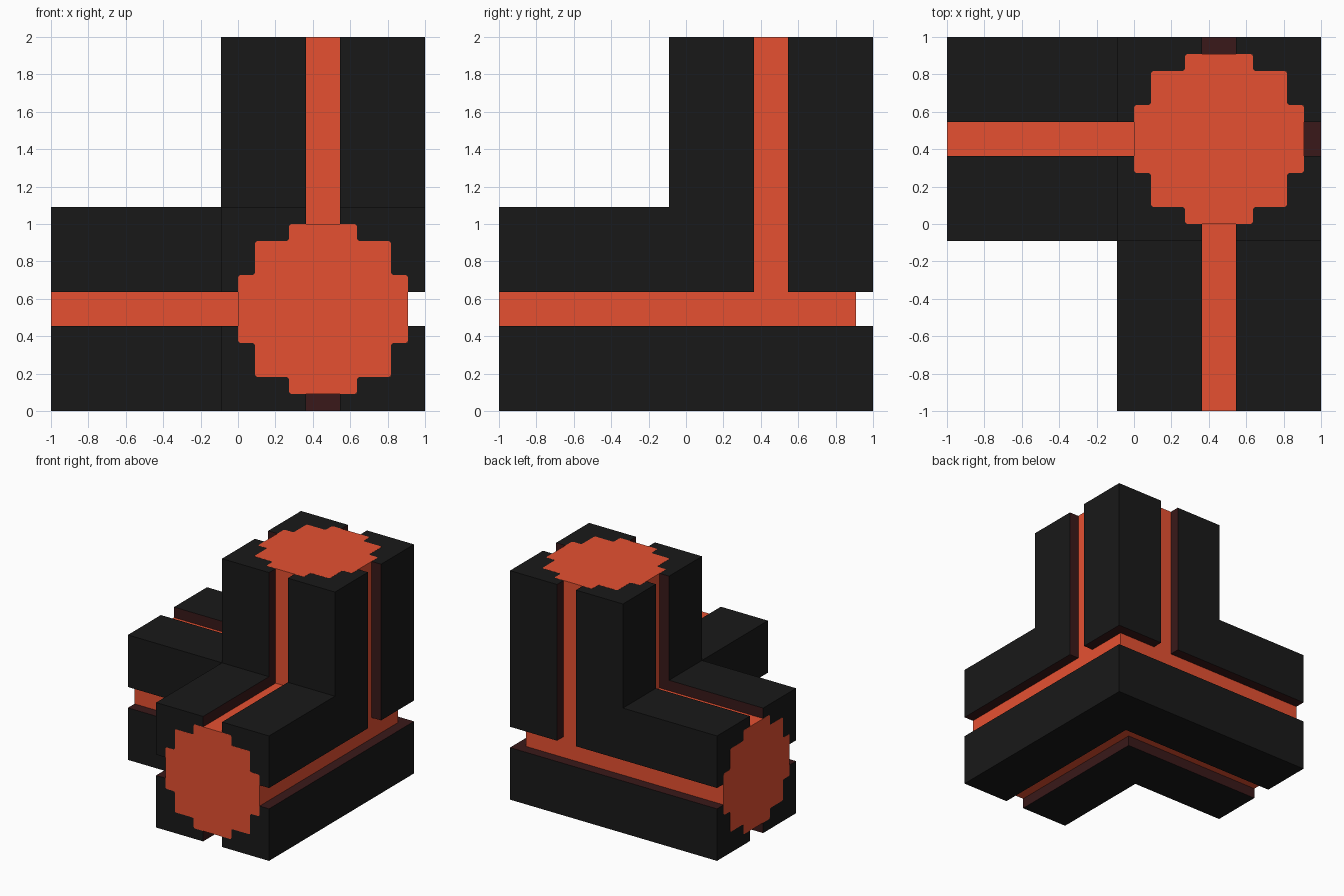
import bpy, bmesh
from mathutils import Vector

if "Cube" in bpy.data.objects:
    bpy.data.objects.remove(bpy.data.objects["Cube"], do_unlink=True)

U = 2 / 22          # one modelling unit
LEN, WIDTH = 22, 12  # arm reach from the outer corner, arm thickness


def material(name, rgb):
    m = bpy.data.materials.new(name)
    m.use_nodes = True
    m.diffuse_color = (*rgb, 1)
    bsdf = m.node_tree.nodes["Principled BSDF"]
    bsdf.inputs["Base Color"].default_value = (*rgb, 1)
    bsdf.inputs["Roughness"].default_value = 0.8
    return m


BLACK = material("charcoal", (0.0095, 0.0095, 0.0095))
ORANGE = material("orange red", (0.79, 0.081, 0.031))
BROWN = material("dark red brown", (0.041, 0.0095, 0.0098))


def to_world(p):
    """Units measured from the outer bottom corner, along the three arms."""
    return Vector((1 - p[0] * U, 1 - p[1] * U, p[2] * U))


def finish(bm, name, mats):
    bmesh.ops.recalc_face_normals(bm, faces=bm.faces[:])
    mesh = bpy.data.meshes.new(name)
    bm.to_mesh(mesh)
    bm.free()
    for m in mats:
        mesh.materials.append(m)
    obj = bpy.data.objects.new(name, mesh)
    bpy.context.collection.objects.link(obj)


# Three-armed corner body: solid cells minus one-unit-deep grooves
CUTS = [0, 1, 5, 7, 11, 12, 22]


def in_body(p):
    return all(0 < v < LEN for v in p) and sum(v < WIDTH for v in p) >= 2


def in_groove(p):
    for k in range(3):
        if not 5 < p[k] < 7:
            continue
        a, b = (p[j] for j in range(3) if j != k)
        if a > 11 and b > 11:                 # grooves on the inner sides
            return True
        for s, t in ((a, b), (b, a)):         # grooves on the outer sides
            if s < 1 and (t > 5 or k == 2):   # the level groove runs right through
                return True
    return False


def build_body():
    bm = bmesh.new()
    verts = {}

    def vert(p):
        if p not in verts:
            verts[p] = bm.verts.new(to_world(p))
        return verts[p]

    spans = list(zip(CUTS[:-1], CUTS[1:]))
    for sx in spans:
        for sy in spans:
            for sz in spans:
                cell = (sx, sy, sz)
                mid = [(s[0] + s[1]) / 2 for s in cell]
                if not in_body(mid) or in_groove(mid):
                    continue
                for k in range(3):
                    i, j = (k + 1) % 3, (k + 2) % 3
                    for side, step in ((0, -0.25), (1, 0.25)):
                        plane = cell[k][side]
                        outside = list(mid)
                        outside[k] = plane + step
                        groove = in_body(outside) and in_groove(outside)
                        if in_body(outside) and not groove:
                            continue
                        corners = []
                        for di, dj in ((0, 0), (1, 0), (1, 1), (0, 1)):
                            p = [0, 0, 0]
                            p[k], p[i], p[j] = plane, cell[i][di], cell[j][dj]
                            corners.append(vert(tuple(p)))
                        face = bm.faces.new(corners)
                        # groove floors are orange, groove walls are brown
                        if groove:
                            face.material_index = 1 if plane in (1, 11) else 2
    bmesh.ops.recalc_face_normals(bm, faces=bm.faces[:])
    bmesh.ops.dissolve_limit(bm, angle_limit=0.01, verts=bm.verts[:],
                             edges=bm.edges[:], delimit={'MATERIAL'})
    finish(bm, "corner_body", [BLACK, ORANGE, BROWN])


# Stepped round plate on the end of each arm
def build_end_plate(axis, name):
    outline = []
    quarter = [(5, -2), (5, 2), (4, 2), (4, 4), (2, 4)]
    for _ in range(4):
        outline += quarter
        quarter = [(-y, x) for x, y in quarter]
    bm = bmesh.new()
    i, j = (axis + 1) % 3, (axis + 2) % 3
    ring = []
    for x, y in outline:
        p = [0, 0, 0]
        p[axis], p[i], p[j] = LEN + 0.01, 6 + x, 6 + y
        ring.append(bm.verts.new(to_world(p)))
    bm.faces.new(ring)
    # slightly softened step corners
    bmesh.ops.bevel(bm, geom=bm.verts[:], offset=0.014, segments=2,
                    profile=0.5, affect='VERTICES')
    inward = to_world([0, 0, 0]) - to_world([1 if k == axis else 0 for k in range(3)])
    ext = bmesh.ops.extrude_face_region(bm, geom=bm.faces[:], use_keep_orig=True)
    moved = [g for g in ext["geom"] if isinstance(g, bmesh.types.BMVert)]
    bmesh.ops.translate(bm, verts=moved, vec=inward.normalized() * 0.006)
    finish(bm, name, [ORANGE])


build_body()
for axis, name in enumerate(("right_end_plate", "front_end_plate", "top_end_plate")):
    build_end_plate(axis, name)
